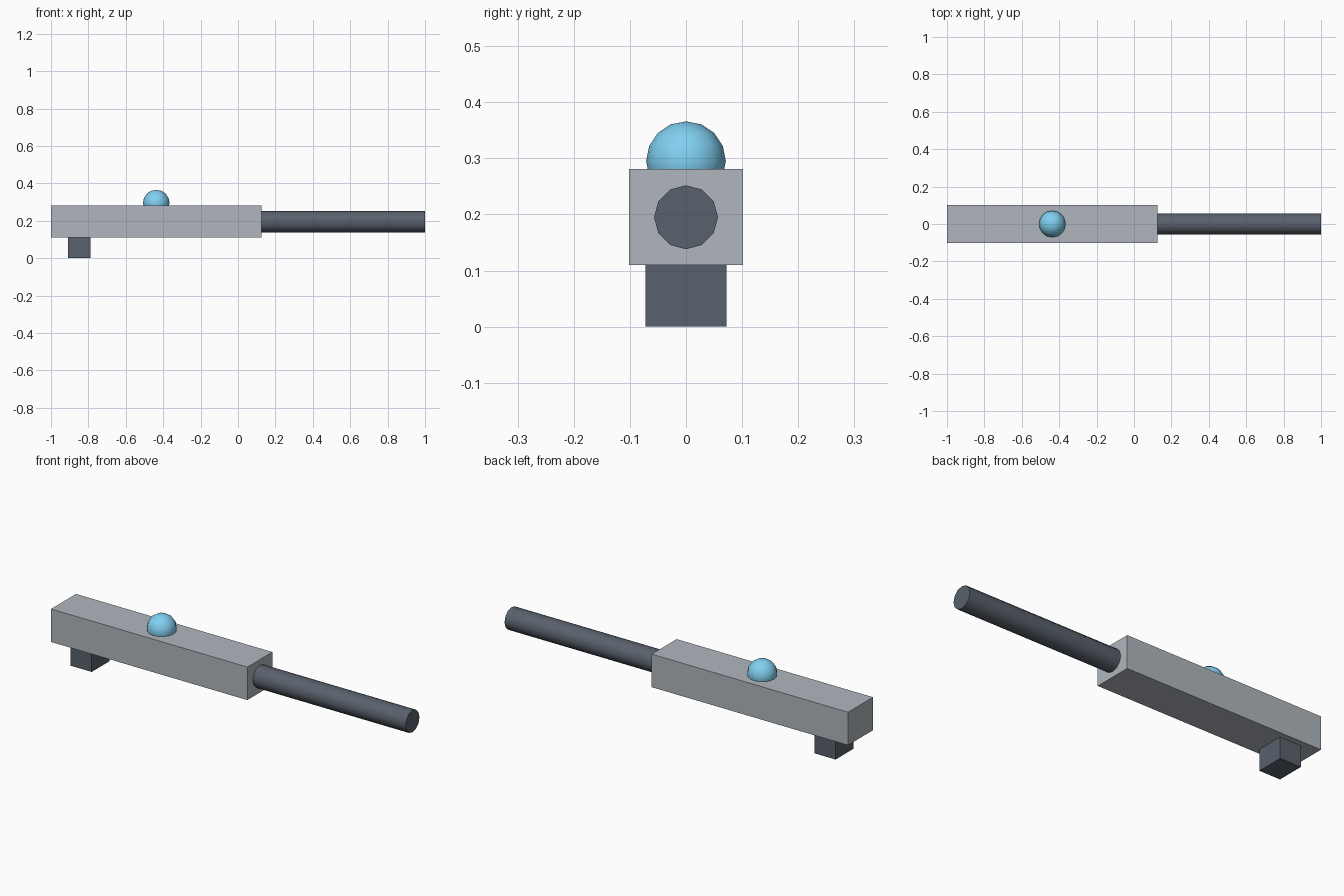
import bpy
import math

if "Cube" in bpy.data.objects:
    bpy.data.objects.remove(bpy.data.objects["Cube"])


def material(name, rgb):
    mat = bpy.data.materials.new(name)
    mat.diffuse_color = (*rgb, 1)
    mat.use_nodes = True
    mat.node_tree.nodes["Principled BSDF"].inputs["Base Color"].default_value = mat.diffuse_color
    return mat


def finish(name, mat, smooth=False):
    obj = bpy.context.object
    obj.name = name
    obj.data.materials.append(mat)
    if smooth:
        bpy.ops.object.shade_smooth_by_angle(angle=math.radians(40))
    return obj


def box(name, lo, hi, mat):
    center = [(a + b) / 2 for a, b in zip(lo, hi)]
    bpy.ops.mesh.primitive_cube_add(size=1, location=center)
    bpy.context.object.scale = [b - a for a, b in zip(lo, hi)]
    bpy.ops.object.transform_apply(location=False, rotation=False, scale=True)
    return finish(name, mat)


light = material("light_grey", (0.43, 0.47, 0.51))
dark = material("dark_slate", (0.10, 0.12, 0.15))
blue = material("sky_blue", (0.22, 0.63, 0.88))

# Long housing and the small foot under its rear end
box("housing", (-1, -0.102, 0.11), (0.125, 0.102, 0.281), light)
box("foot", (-0.908, -0.072, 0), (-0.788, 0.072, 0.11), dark)

# Twelve-sided barrel, slightly seated in the housing
x0, x1 = 0.10, 1.0
bpy.ops.mesh.primitive_cylinder_add(
    vertices=12, radius=0.057, depth=x1 - x0,
    location=((x0 + x1) / 2, 0, 0.195), rotation=(0, math.pi / 2, 0))
finish("barrel", dark, smooth=True)

# Half-sunk dome on top
bpy.ops.mesh.primitive_uv_sphere_add(
    segments=16, ring_count=8, radius=0.071, location=(-0.437, 0, 0.295))
finish("dome", blue, smooth=True)
